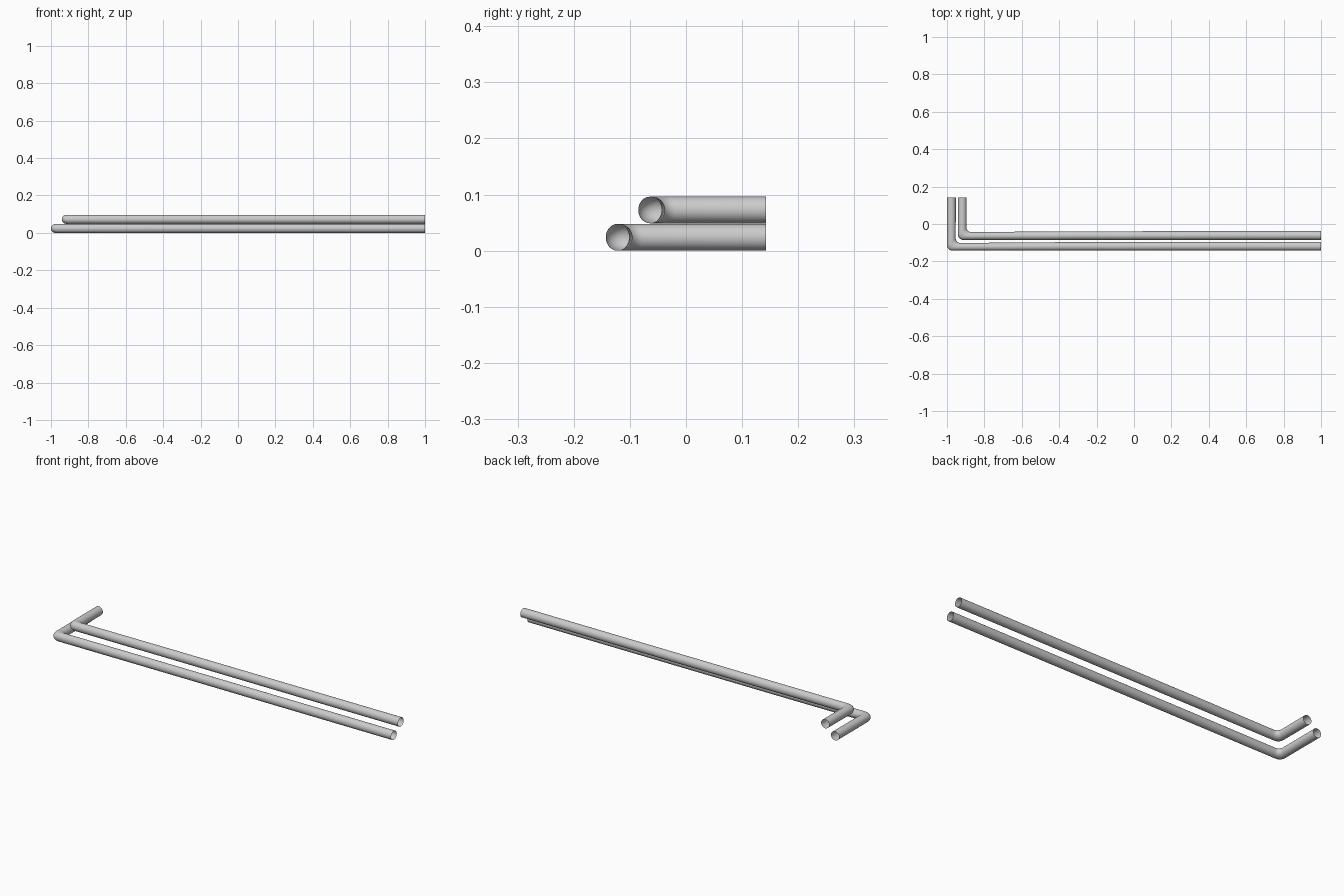
import bpy, bmesh, math
from mathutils import Vector

if "Cube" in bpy.data.objects:
    bpy.data.objects.remove(bpy.data.objects["Cube"])

R = 0.0238        # pipe radius
SIDES = 32
X_END, Y_END = 1.0, 0.143


def corner(cx, cy, rad, steps=8):
    """Rounded corner running from the long pipe direction into the short leg."""
    a0 = math.pi * 1.5
    return [Vector((cx + rad + rad * math.cos(a0 - math.pi / 2 * i / steps),
                    cy + rad + rad * math.sin(a0 - math.pi / 2 * i / steps), 0))
            for i in range(steps + 1)]


def pipe(name, x_out, y_out, z):
    d = 2 * R
    pinch = 0.006   # the long run narrows slightly toward the bend
    outer = [Vector((X_END, y_out, 0)), Vector((-0.4, y_out, 0))]
    inner = [Vector((X_END, y_out + d, 0)), Vector((-0.4, y_out + d - 0.002, 0))]
    outer += corner(x_out, y_out, 0.03) + [Vector((x_out, Y_END, 0))]
    inner += corner(x_out + d - 0.001, y_out + d - pinch, 0.025) + [Vector((x_out + d, Y_END, 0))]
    bm = bmesh.new()
    rings = []
    for o, i in zip(outer, inner):
        mid, half = (o + i) / 2, (o - i) / 2
        rings.append([bm.verts.new(mid + half * math.cos(a) + Vector((0, 0, z + R * math.sin(a))))
                      for a in (2 * math.pi * k / SIDES for k in range(SIDES))])
    # open-ended tube skin
    for a, b in zip(rings, rings[1:]):
        for k in range(SIDES):
            n = (k + 1) % SIDES
            bm.faces.new((a[k], a[n], b[n], b[k]))
    bmesh.ops.recalc_face_normals(bm, faces=bm.faces)
    # make sure the skin faces outward
    f = max(bm.faces, key=lambda f: f.calc_center_median().z)
    if f.normal.z < 0:
        bmesh.ops.reverse_faces(bm, faces=bm.faces)
    me = bpy.data.meshes.new(name)
    bm.to_mesh(me)
    bm.free()
    for p in me.polygons:
        p.use_smooth = True
    ob = bpy.data.objects.new(name, me)
    bpy.context.collection.objects.link(ob)


pipe("lower_pipe", -1.0, -0.143, R)
pipe("upper_pipe", -0.942, -0.085, 0.0725)
